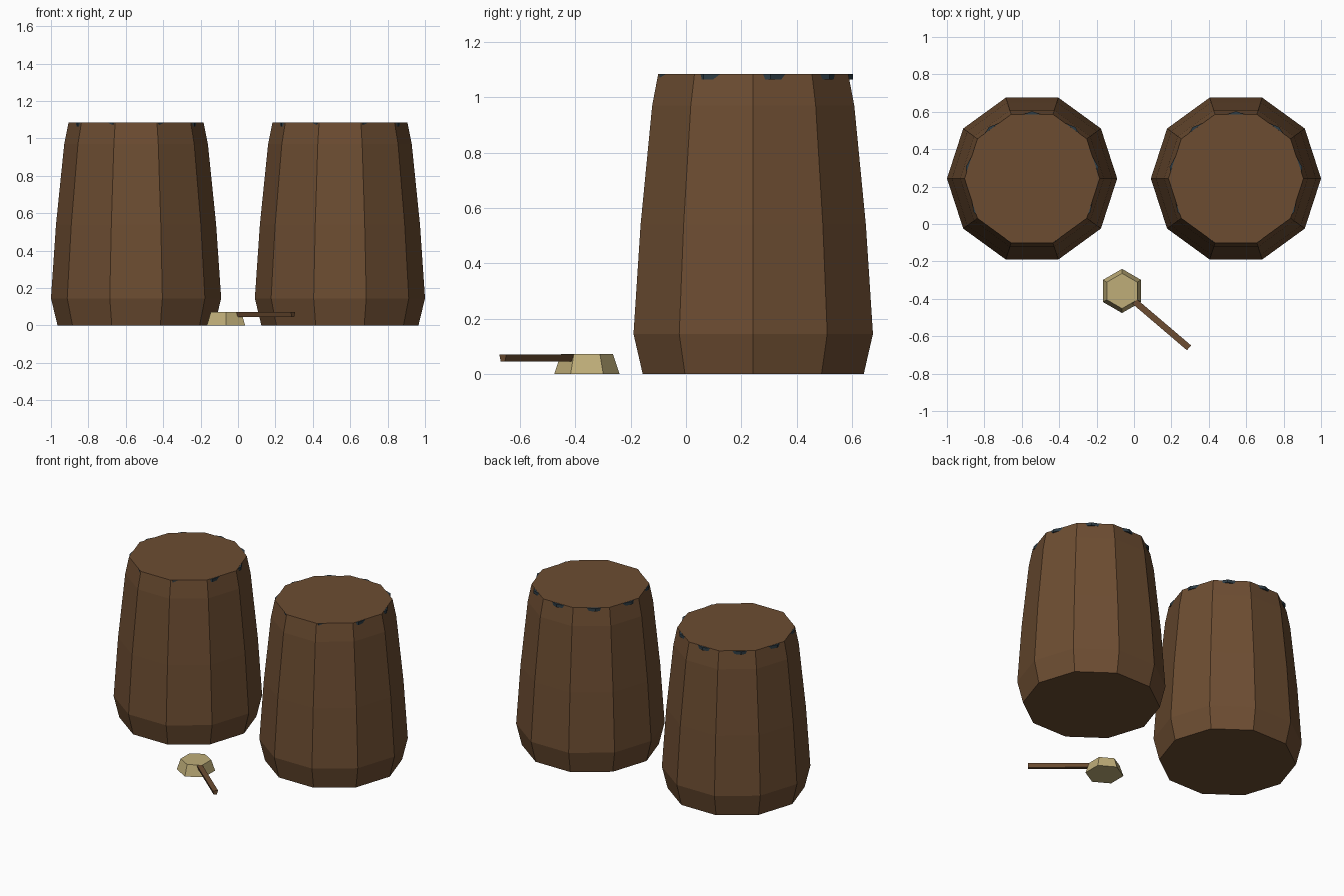
import bpy, bmesh, math
from mathutils import Matrix, Vector

if "Cube" in bpy.data.objects:
    bpy.data.objects.remove(bpy.data.objects["Cube"])


def material(name, rgb):
    m = bpy.data.materials.new(name)
    m.diffuse_color = (*rgb, 1)
    m.use_nodes = True
    m.node_tree.nodes["Principled BSDF"].inputs["Base Color"].default_value = m.diffuse_color
    return m


wood = material("dark_wood", (0.15, 0.073, 0.031))
slate = material("slate_blue", (0.027, 0.045, 0.058))
pale = material("pale_wood", (0.52, 0.42, 0.19))


def add_object(name, bm, mat, matrix):
    bmesh.ops.recalc_face_normals(bm, faces=bm.faces)
    me = bpy.data.meshes.new(name)
    bm.to_mesh(me)
    bm.free()
    me.materials.append(mat)
    ob = bpy.data.objects.new(name, me)
    ob.matrix_world = matrix
    bpy.context.collection.objects.link(ob)
    return ob


def lathe(name, profile, sides, start, centre, mat):
    """Flat-sided solid from (radius, height) rings, capped at both ends."""
    bm = bmesh.new()
    rings = []
    for r, z in profile:
        angles = [math.radians(start) + math.tau * i / sides for i in range(sides)]
        rings.append([bm.verts.new((r * math.cos(a), r * math.sin(a), z)) for a in angles])
    for low, high in zip(rings, rings[1:]):
        for i in range(sides):
            j = (i + 1) % sides
            bm.faces.new((low[i], low[j], high[j], high[i]))
    bm.faces.new(rings[0][::-1])
    bm.faces.new(rings[-1])
    return add_object(name, bm, mat, Matrix.Translation((*centre, 0)))


# Pair of ten-sided barrels with nine-sided lids poking through the rim
barrel_profile = [(0.42, 0), (0.455, 0.145), (0.428, 0.54), (0.384, 0.97), (0.361, 1.085)]
for side, x in (("left", -0.545), ("right", 0.545)):
    lathe(side + "_barrel", barrel_profile, 10, 0, (x, 0.243), wood)
    lathe(side + "_lid", [(0.36, 1.064), (0.36, 1.084)], 9, 90, (x, 0.243), slate)

# Tapered hexagonal mallet head lying on the floor
lathe("mallet_head", [(0.118, 0), (0.094, 0.072)], 6, 90, (-0.064, -0.358), pale)

# Handle: thin bar, narrower underneath, running out diagonally
start, end = Vector((0.003, -0.414, 0.058)), Vector((0.294, -0.662, 0.058))
run = end - start
bm = bmesh.new()
bmesh.ops.create_cube(bm, size=1)
for v in bm.verts:
    width = 0.034 if v.co.z > 0 else 0.02
    v.co = (v.co.x * run.length, v.co.y * width, v.co.z * 0.026)
add_object("mallet_handle", bm, wood,
           Matrix.Translation((start + end) / 2) @ Matrix.Rotation(math.atan2(run.y, run.x), 4, 'Z'))
